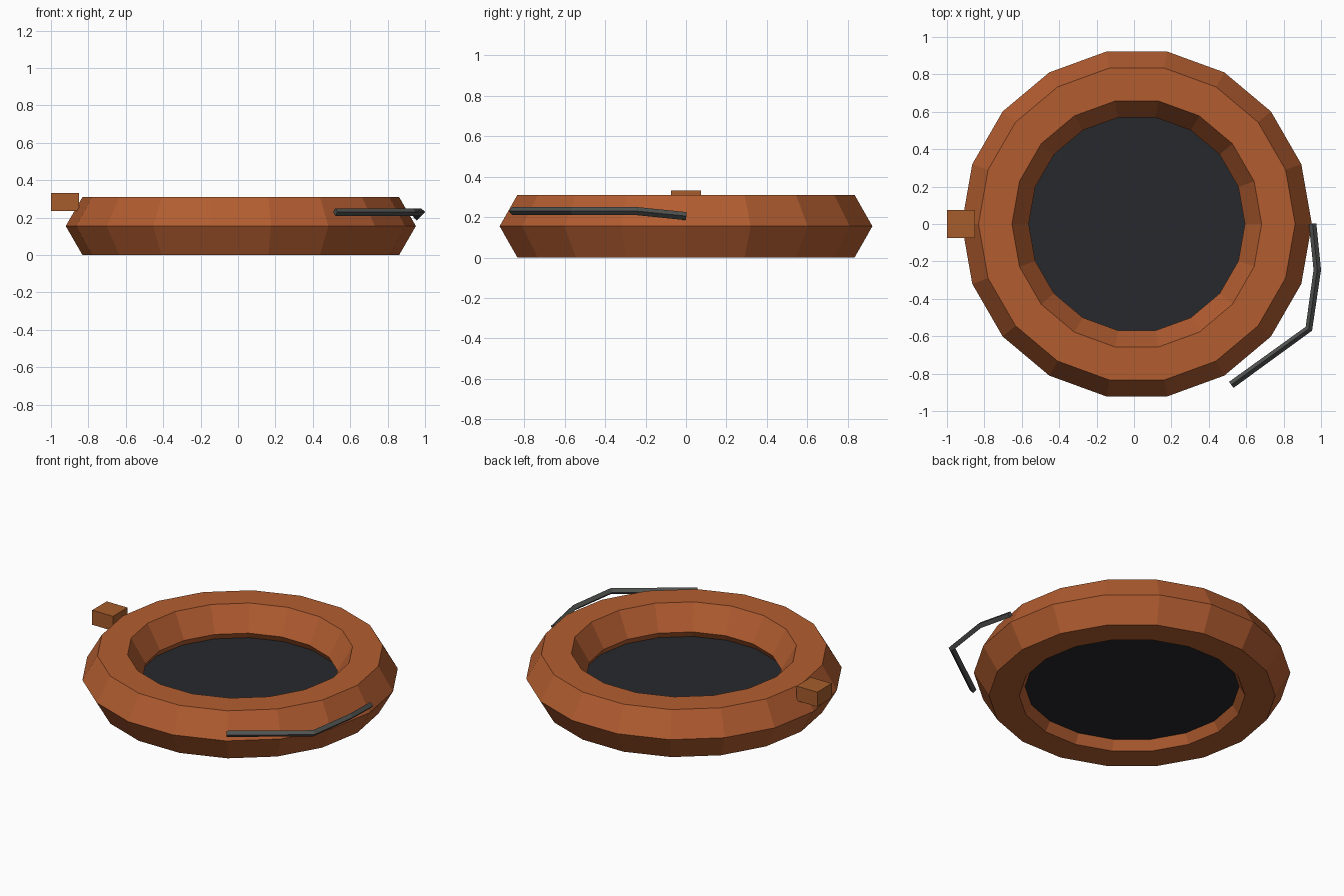
import bpy
from math import cos, sin, pi

if "Cube" in bpy.data.objects:
    bpy.data.objects.remove(bpy.data.objects["Cube"])

CX = 0.015  # ring centre, shifted slightly by the rope


def paint(obj, name, rgb):
    mat = bpy.data.materials.new(name)
    mat.diffuse_color = (*rgb, 1)
    mat.use_nodes = True
    mat.node_tree.nodes["Principled BSDF"].inputs["Base Color"].default_value = mat.diffuse_color
    obj.data.materials.append(mat)


# Inflated ring: 18 segments round, hexagonal tube
bpy.ops.mesh.primitive_torus_add(major_segments=18, minor_segments=6,
                                 major_radius=0.757, minor_radius=0.179,
                                 location=(CX, 0, 0.155))
ring = bpy.context.object
ring.name = "inflated_ring"
paint(ring, "orange_rubber", (0.45, 0.11, 0.03))

# Floor disc, its rim buried inside the ring
bpy.ops.mesh.primitive_cylinder_add(vertices=18, radius=0.66, depth=0.055,
                                    location=(CX, 0, 0.0875),
                                    rotation=(0, 0, pi / 2))
floor = bpy.context.object
floor.name = "floor"
paint(floor, "dark_floor", (0.02, 0.022, 0.026))

# Valve block on the left side
bpy.ops.mesh.primitive_cube_add(size=1, location=(-0.925, 0, 0.283))
block = bpy.context.object
block.name = "valve_block"
block.scale = (0.15, 0.15, 0.095)
paint(block, "brown_block", (0.38, 0.11, 0.025))

# Grab rope: angular path with a square section
curve = bpy.data.curves.new("grab_rope", "CURVE")
curve.dimensions = "3D"
curve.bevel_depth = 0.02
curve.bevel_resolution = 0
curve.use_fill_caps = True
path = [(0.955, 0, 0.205), (0.98, -0.245, 0.23), (0.935, -0.56, 0.23), (0.52, -0.86, 0.23)]
spline = curve.splines.new("POLY")
spline.points.add(len(path) - 1)
for point, co in zip(spline.points, path):
    point.co = (*co, 1)
spline.use_smooth = False
rope = bpy.data.objects.new("grab_rope", curve)
bpy.context.collection.objects.link(rope)
paint(rope, "grey_rope", (0.08, 0.085, 0.08))
